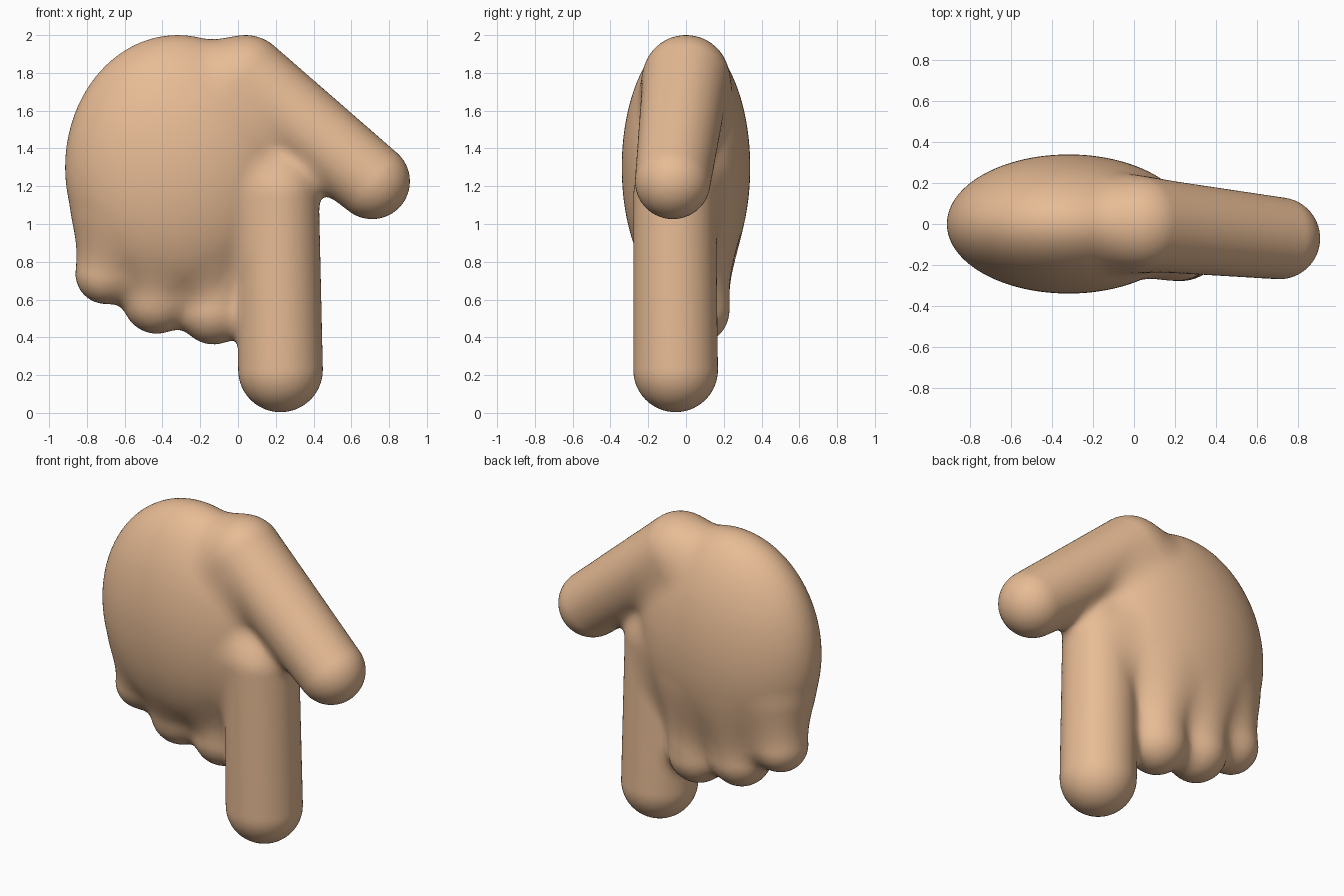
import bpy, bmesh
from mathutils import Vector, Matrix

if "Cube" in bpy.data.objects:
    bpy.data.objects.remove(bpy.data.objects["Cube"])

# Palm ellipsoid: centre and radii
PALM_C, PALM_R = Vector((-0.32, 0, 1.3)), Vector((0.595, 0.34, 0.7))
BLEND = 0.10

# Digits as tapered capsules: base point, base radius, tip point, tip radius
DIGITS = [
    ((0.04, 0, 1.77), 0.23, (0.71, -0.07, 1.226), 0.2),             # thumb
    ((0.21, -0.06, 1.15), 0.218, (0.225, -0.055, 0.228), 0.224),    # pointing finger
    ((-0.13, 0.05, 1.0), 0.18, (-0.13, 0.05, 0.543), 0.18),         # folded middle
    ((-0.42, 0.05, 1.0), 0.18, (-0.43, 0.05, 0.6), 0.18),           # folded ring
    ((-0.68, 0.03, 1.0), 0.16, (-0.70, 0.04, 0.737), 0.16),         # folded little
]
DIGITS = [(Vector(a), ra, Vector(b), rb) for a, ra, b, rb in DIGITS]


def palm_distance(p):
    q = p - PALM_C
    u = Vector((q.x / PALM_R.x, q.y / PALM_R.y, q.z / PALM_R.z))
    g = Vector((u.x / PALM_R.x, u.y / PALM_R.y, u.z / PALM_R.z))
    return u.length * (u.length - 1) / max(g.length, 1e-6)


def digit_distance(p, digit):
    a, ra, b, rb = digit
    ab = b - a
    t = min(1, max(0, (p - a).dot(ab) / ab.length_squared))
    return (p - a - ab * t).length - (ra + (rb - ra) * t)


def hand_distance(p):
    d = palm_distance(p)
    for digit in DIGITS:
        e = digit_distance(p, digit)
        h = max(BLEND - abs(d - e), 0)
        d = min(d, e) - h * h / (4 * BLEND)
    return d


def add_ball(bm, centre, radii):
    m = Matrix.Translation(centre) @ Matrix.Diagonal((*radii, 1))
    return bmesh.ops.create_uvsphere(bm, u_segments=40, v_segments=24, radius=1, matrix=m)["verts"]


# Rough solid: palm ball plus capsule hulls
bm = bmesh.new()
add_ball(bm, PALM_C, PALM_R)
for a, ra, b, rb in DIGITS:
    part = bmesh.new()
    add_ball(part, a, (ra,) * 3)
    add_ball(part, b, (rb,) * 3)
    out = bmesh.ops.convex_hull(part, input=part.verts[:])
    junk = {g for g in out["geom_interior"] + out["geom_unused"] if isinstance(g, bmesh.types.BMVert)}
    bmesh.ops.delete(part, geom=list(junk), context='VERTS')
    tmp = bpy.data.meshes.new("capsule")
    part.to_mesh(tmp)
    part.free()
    bm.from_mesh(tmp)
    bpy.data.meshes.remove(tmp)
mesh = bpy.data.meshes.new("hand")
bm.to_mesh(mesh)
bm.free()
hand = bpy.data.objects.new("pointing_hand", mesh)
bpy.context.collection.objects.link(hand)

# Fuse into one skin
fuse = hand.modifiers.new("fuse", 'REMESH')
fuse.mode = 'VOXEL'
fuse.voxel_size = 0.022
relax = hand.modifiers.new("relax", 'SMOOTH')
relax.iterations = 4
dg = bpy.context.evaluated_depsgraph_get()
skin = bpy.data.meshes.new_from_object(hand.evaluated_get(dg))
hand.modifiers.clear()
hand.data = skin

# Settle the skin on the softly blended surface
E = 0.002
AXES = [Vector((E, 0, 0)), Vector((0, E, 0)), Vector((0, 0, E))]
for v in skin.vertices:
    p = v.co.copy()
    for _ in range(4):
        d = hand_distance(p)
        if abs(d) < 0.0005:
            break
        g = Vector([(hand_distance(p + ax) - d) / E for ax in AXES])
        p -= g * (d / max(g.length_squared, 0.25))
    v.co = p
skin.polygons.foreach_set("use_smooth", [True] * len(skin.polygons))
skin.update()

mat = bpy.data.materials.new("skin_tone")
mat.diffuse_color = (0.8, 0.5, 0.3, 1)
mat.use_nodes = True
mat.node_tree.nodes["Principled BSDF"].inputs["Base Color"].default_value = mat.diffuse_color
skin.materials.clear()
skin.materials.append(mat)
